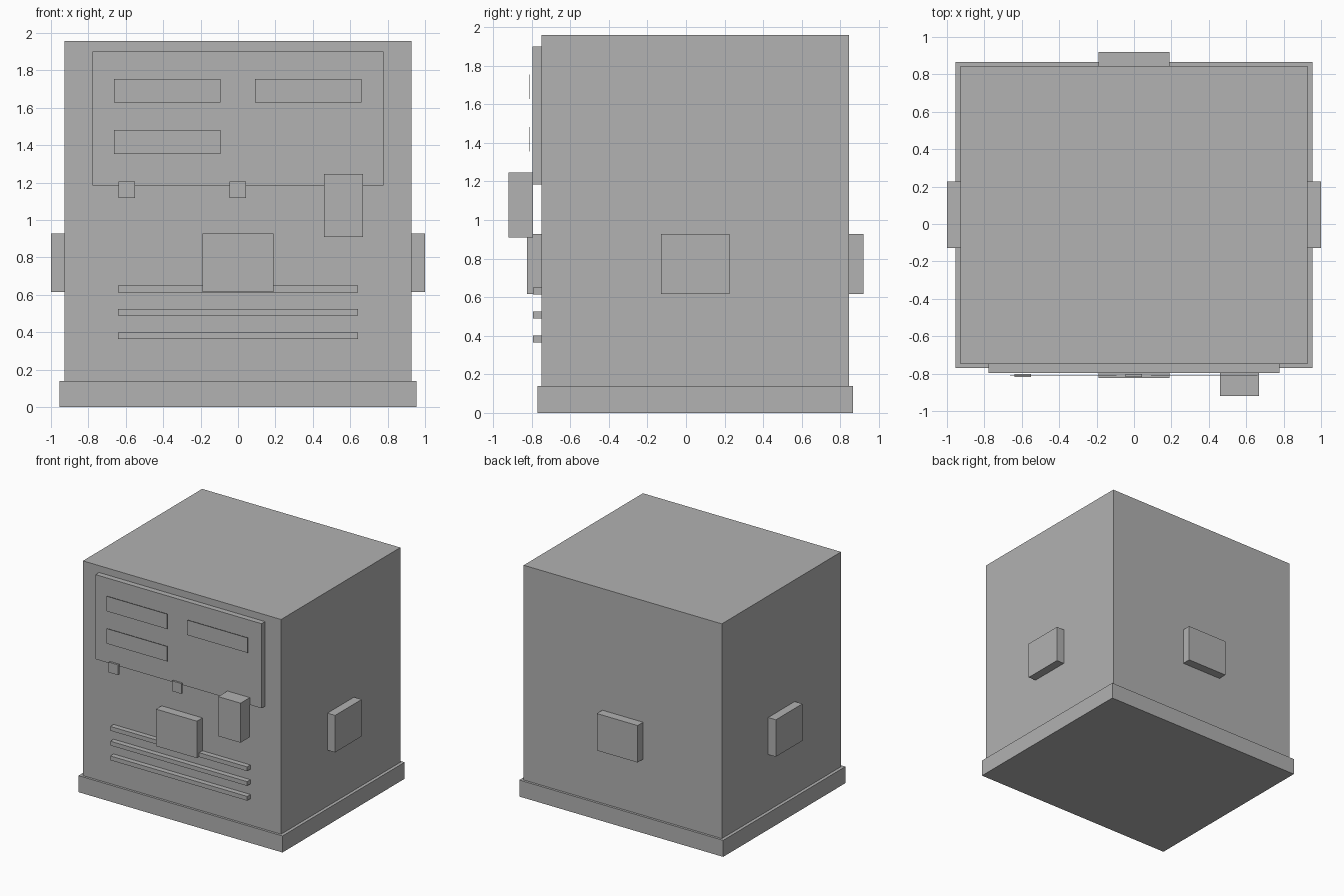
import bpy
import bmesh
from mathutils import Matrix, Vector

if "Cube" in bpy.data.objects:
    bpy.data.objects.remove(bpy.data.objects["Cube"])

grey = bpy.data.materials.new("plain_grey")
grey.diffuse_color = (0.445, 0.445, 0.445, 1.0)
grey.use_nodes = True
grey.node_tree.nodes["Principled BSDF"].inputs["Base Color"].default_value = grey.diffuse_color


def box(name, x, y, z):
    """Box spanning the given (low, high) range on each axis."""
    lo, hi = Vector((x[0], y[0], z[0])), Vector((x[1], y[1], z[1]))
    bm = bmesh.new()
    bmesh.ops.create_cube(bm, size=1.0, matrix=Matrix.Diagonal((*(hi - lo), 1.0)))
    mesh = bpy.data.meshes.new(name)
    bm.to_mesh(mesh)
    bm.free()
    mesh.materials.append(grey)
    obj = bpy.data.objects.new(name, mesh)
    obj.location = (lo + hi) / 2
    bpy.context.collection.objects.link(obj)
    return obj


FRONT, BACK, SIDE = -0.749, 0.846, 0.928

# Cabinet on its wider plinth
box("plinth", (-0.955, 0.955), (-0.769, 0.866), (0, 0.14))
box("cabinet_body", (-SIDE, SIDE), (FRONT, BACK), (0.14, 1.958))

# Raised control panel with thin display strips in front of it
box("control_panel", (-0.778, 0.778), (-0.796, FRONT), (1.184, 1.9))
for i, (x, z) in enumerate([(-0.664, 1.628), (0.09, 1.628), (-0.664, 1.354)]):
    box(f"display_strip_{i + 1}", (x, x + 0.57), (-0.814, -0.81), (z, z + 0.127))

# Small buttons along the lower edge of the panel
for i, x in enumerate((-0.594, -0.002)):
    box(f"button_{i + 1}", (x - 0.044, x + 0.044), (-0.819, -0.803), (1.118, 1.205))

# Reader box standing off the front
box("reader_box", (0.459, 0.668), (-0.92, -0.794), (0.91, 1.245))

# Vent slats
for i in range(3):
    z = 0.364 + 0.125 * i
    box(f"vent_slat_{i + 1}", (-0.641, 0.641), (-0.793, FRONT), (z, z + 0.036))

# One raised plate on each of the four sides
PLATE_Z = (0.615, 0.928)
box("front_plate", (-0.191, 0.191), (-0.823, FRONT), PLATE_Z)
box("back_plate", (-0.191, 0.191), (BACK, 0.92), PLATE_Z)
for name, s in (("right", 1), ("left", -1)):
    box(f"{name}_plate", sorted((s * SIDE, s * 1.0)), (-0.129, 0.226), PLATE_Z)
